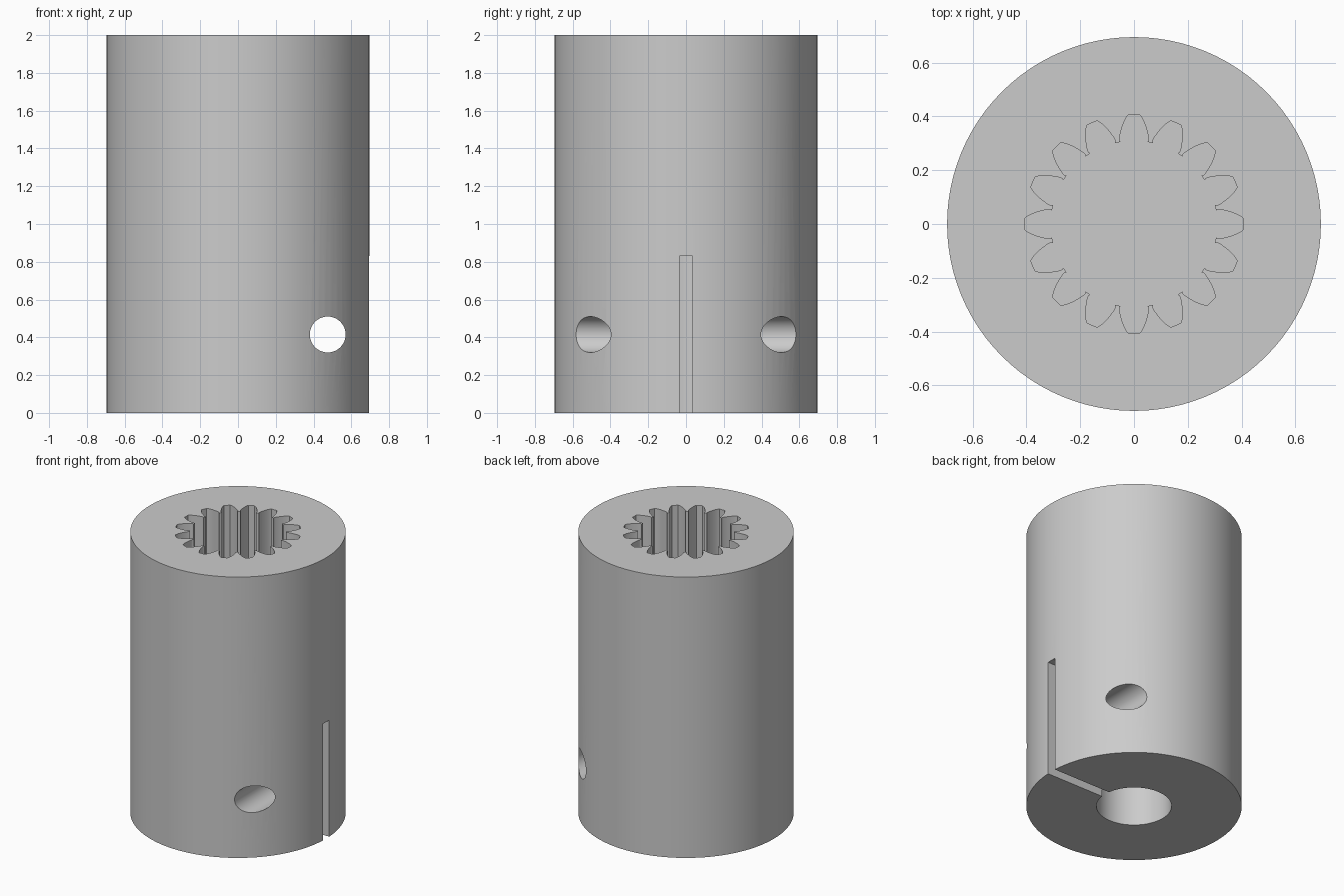
import bpy, bmesh, math
from mathutils import Matrix, Vector

RADIUS, HEIGHT = 0.695, 2.0
TEETH = 16

cube = bpy.data.objects.get("Cube")
if cube:
    bpy.data.objects.remove(cube, do_unlink=True)

steel = bpy.data.materials.new("grey_steel")
steel.use_nodes = True
colour = (0.6, 0.6, 0.6, 1)
steel.diffuse_color = colour
steel.node_tree.nodes["Principled BSDF"].inputs["Base Color"].default_value = colour


def prism(name, outline, z0, z1):
    """Extrude a closed xy outline from z0 to z1."""
    bm = bmesh.new()
    base = bm.faces.new([bm.verts.new((x, y, z0)) for x, y in outline])
    top = bmesh.ops.extrude_face_region(bm, geom=[base])["geom"]
    bmesh.ops.translate(bm, vec=(0, 0, z1 - z0),
                        verts=[v for v in top if isinstance(v, bmesh.types.BMVert)])
    bmesh.ops.recalc_face_normals(bm, faces=bm.faces)
    mesh = bpy.data.meshes.new(name)
    bm.to_mesh(mesh)
    bm.free()
    mesh.materials.append(steel)
    obj = bpy.data.objects.new(name, mesh)
    bpy.context.collection.objects.link(obj)
    return obj


def circle(r, n):
    return [(r * math.cos(math.tau * i / n), r * math.sin(math.tau * i / n)) for i in range(n)]


# Coupling body
body = prism("coupling_body", circle(RADIUS, 96), 0, HEIGHT)

# Splined socket: one groove flank, mirrored and repeated around the axis
flank = [(0.305, 0.050), (0.312, 0.054), (0.322, 0.054), (0.345, 0.049),
         (0.365, 0.043), (0.385, 0.035), (0.400, 0.026), (0.407, 0.020)]
groove = [(r, -t) for r, t in flank] + [(r, t) for r, t in reversed(flank)]
spline = []
for i in range(TEETH):
    turn = Matrix.Rotation(math.tau * i / TEETH, 2)
    spline += [tuple(turn @ Vector(p)) for p in groove]
socket = prism("spline_cutter", spline, 1.0, HEIGHT + 0.1)

# Shaft bore, clamp slot and screw hole
bore = prism("bore_cutter", circle(0.2425, 64), -0.1, 0.83)
slot = prism("slot_cutter", [(0.1, -0.035), (0.8, -0.035), (0.8, 0.035), (0.1, 0.035)],
             -0.1, 0.83)
screw = prism("screw_hole_cutter", circle(0.095, 48), -1, 1)
screw.data.transform(Matrix.Translation((0.475, 0, 0.415)) @ Matrix.Rotation(math.pi / 2, 4, "X"))

cutters = [socket, bore, slot, screw]
for cutter in cutters:
    cutter.hide_render = True
    mod = body.modifiers.new(cutter.name, "BOOLEAN")
    mod.operation = "DIFFERENCE"
    mod.solver = "EXACT"
    mod.object = cutter

# Apply the cuts and discard the helpers
bpy.context.view_layer.update()
result = bpy.data.meshes.new_from_object(body.evaluated_get(bpy.context.evaluated_depsgraph_get()))
body.modifiers.clear()
body.data = result
for cutter in cutters:
    bpy.data.objects.remove(cutter, do_unlink=True)

bpy.ops.object.select_all(action="DESELECT")
body.select_set(True)
bpy.context.view_layer.objects.active = body
bpy.ops.object.shade_smooth_by_angle(angle=math.radians(25))
